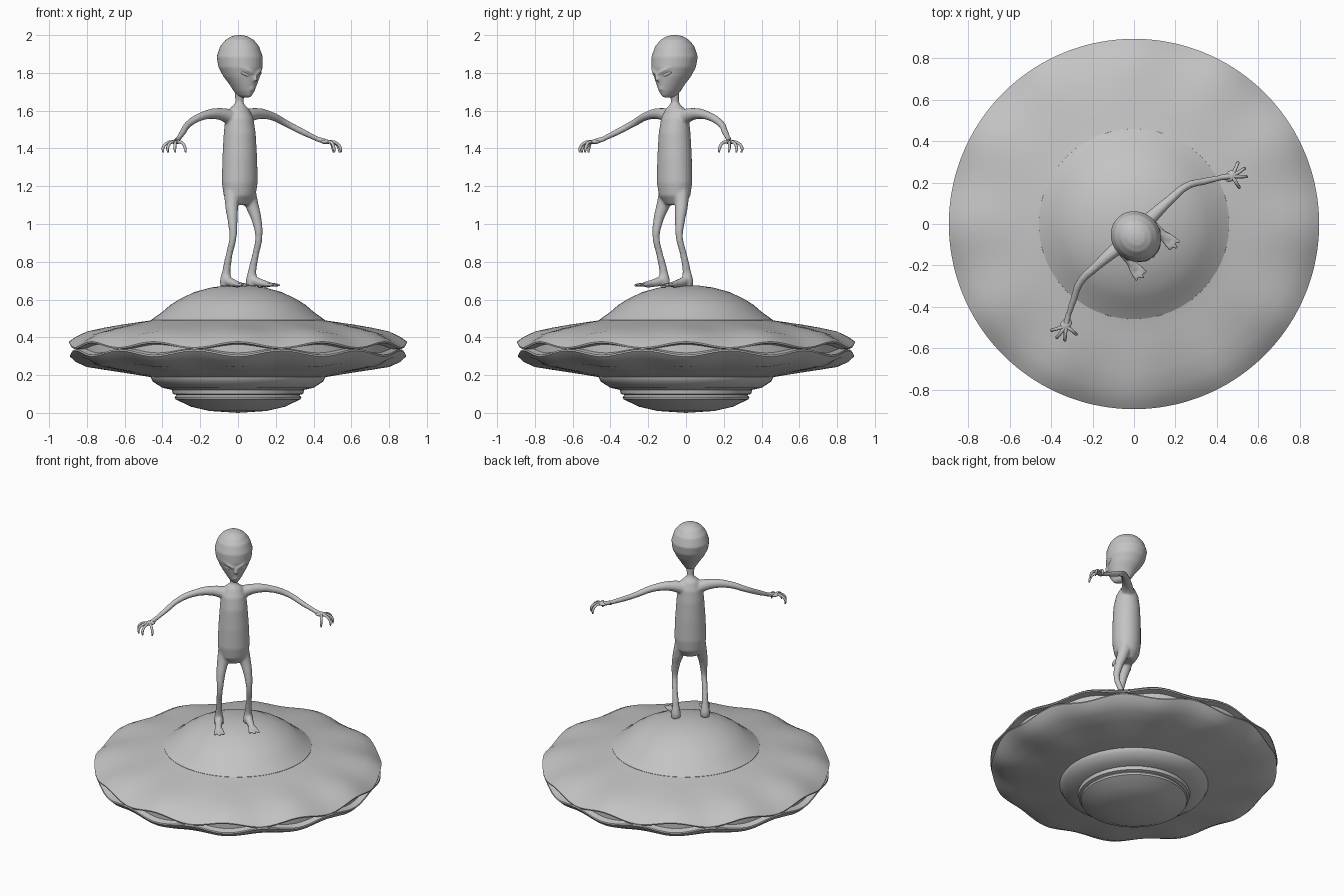
import bpy, bmesh, math
from mathutils import Matrix, Vector

if "Cube" in bpy.data.objects:
    bpy.data.objects.remove(bpy.data.objects["Cube"], do_unlink=True)

grey = bpy.data.materials.new("plain_grey")
grey.use_nodes = True
GREY = (0.55, 0.55, 0.55, 1)
grey.diffuse_color = GREY
grey.node_tree.nodes["Principled BSDF"].inputs["Base Color"].default_value = GREY

# The figure is modelled facing -y, then turned and stood on the dome
PLACE = Matrix.Translation((0.007, -0.058, 0)) @ Matrix.Rotation(math.radians(42), 4, 'Z')


def finish(name, bm, angle=40, place=None):
    bmesh.ops.recalc_face_normals(bm, faces=bm.faces)
    me = bpy.data.meshes.new(name)
    bm.to_mesh(me)
    bm.free()
    if place:
        me.transform(place)
    me.materials.append(grey)
    ob = bpy.data.objects.new(name, me)
    bpy.context.collection.objects.link(ob)
    bpy.ops.object.select_all(action='DESELECT')
    ob.select_set(True)
    bpy.context.view_layer.objects.active = ob
    bpy.ops.object.shade_smooth_by_angle(angle=math.radians(angle))
    return ob


def bridge(bm, rings):
    for a, b in zip(rings, rings[1:]):
        n = len(a)
        for i in range(n):
            bm.faces.new((a[i], a[(i + 1) % n], b[(i + 1) % n], b[i]))


def lathe(name, profile, wave=None, seg=144, angle=30):
    bm = bmesh.new()
    rings = []
    for r, z in profile:
        ring = []
        for i in range(seg):
            t = math.tau * i / seg
            dz = wave(r, z, t) if wave else 0
            ring.append(bm.verts.new((r * math.cos(t), r * math.sin(t), z + dz)))
        rings.append(ring)
    bridge(bm, rings)
    bmesh.ops.remove_doubles(bm, verts=bm.verts, dist=1e-5)
    return finish(name, bm, angle)


def loft(bm, rings, seg=32):
    """Closed stack of ellipses: height, half width, front y, back y."""
    out = []
    for z, rx, front, back in rings:
        cy, ry = (front + back) / 2, (back - front) / 2
        out.append([bm.verts.new((rx * math.cos(math.tau * i / seg),
                                  cy + ry * math.sin(math.tau * i / seg), z))
                    for i in range(seg)])
    bridge(bm, out)
    bm.faces.new(out[0])
    bm.faces.new(out[-1])


def tube(bm, points, side=1):
    """Smooth limb through x, y, z, radius points."""
    cu = bpy.data.curves.new("limb_path", 'CURVE')
    cu.dimensions = '3D'
    cu.bevel_depth = 1
    cu.bevel_resolution = 3
    cu.resolution_u = 6
    cu.use_fill_caps = True
    sp = cu.splines.new('BEZIER')
    sp.bezier_points.add(len(points) - 1)
    for p, (x, y, z, r) in zip(sp.bezier_points, points):
        p.co = (x * side, y, z)
        p.radius = r
        p.handle_left_type = p.handle_right_type = 'AUTO'
    ob = bpy.data.objects.new("limb_path", cu)
    bpy.context.collection.objects.link(ob)
    bpy.context.view_layer.update()
    me = bpy.data.meshes.new_from_object(ob.evaluated_get(bpy.context.evaluated_depsgraph_get()))
    bm.from_mesh(me)
    bpy.data.objects.remove(ob)
    bpy.data.curves.remove(cu)
    bpy.data.meshes.remove(me)
    bmesh.ops.remove_doubles(bm, verts=bm.verts, dist=1e-5)


def ball(bm, loc, size, turn=0):
    m = Matrix.Translation(loc) @ Matrix.Rotation(turn, 4, 'Y') @ Matrix.Diagonal((*size, 1))
    bmesh.ops.create_uvsphere(bm, u_segments=20, v_segments=12, radius=1, matrix=m)


def fuse(ob, voxel, smooth):
    rm = ob.modifiers.new("fuse", 'REMESH')
    rm.mode = 'VOXEL'
    rm.voxel_size = voxel
    rm.use_smooth_shade = True
    sm = ob.modifiers.new("soften", 'SMOOTH')
    sm.factor = 0.5
    sm.iterations = smooth


# Saucer: scalloped hull whose two skins part in lens-shaped gaps at the rim
def scallop(r, z, t):
    grow = max(0, (r - 0.5) / 0.4) ** 2
    return math.copysign(0.016, z - 0.34) * grow * math.cos(12 * t)


lathe("hull", [(0.44, 0.495), (0.46, 0.49), (0.54, 0.478), (0.62, 0.465), (0.71, 0.446),
               (0.8, 0.422), (0.86, 0.389), (0.895, 0.362), (0.893, 0.354), (0.85, 0.35),
               (0.85, 0.33), (0.888, 0.322), (0.89, 0.314), (0.86, 0.283), (0.8, 0.252),
               (0.71, 0.233), (0.6, 0.213), (0.465, 0.19), (0.44, 0.188)], scallop)
lathe("dome", [(0.462, 0.475), (0.46, 0.492), (0.4, 0.535), (0.36, 0.57), (0.31, 0.602),
               (0.23, 0.64), (0.14, 0.664), (0.06, 0.675), (0, 0.677)], seg=48)
lathe("belly", [(0.465, 0.2), (0.463, 0.188), (0.45, 0.165), (0.4, 0.133), (0.35, 0.122),
                (0.345, 0.1), (0.325, 0.095), (0.335, 0.083), (0.33, 0.072), (0.25, 0.033),
                (0.15, 0.01), (0, 0)], seg=48)

# Body: torso, neck, arms and legs fused into one skin
bm = bmesh.new()
loft(bm, [(1.1, 0.055, -0.045, 0.045), (1.15, 0.09, -0.08, 0.075), (1.22, 0.1, -0.092, 0.085),
          (1.35, 0.095, -0.092, 0.085), (1.48, 0.086, -0.086, 0.08), (1.56, 0.078, -0.07, 0.07),
          (1.61, 0.055, -0.045, 0.05), (1.635, 0.025, -0.025, 0.025)])
tube(bm, [(0, 0, 1.58, 0.04), (0, 0, 1.65, 0.022), (0, -0.01, 1.72, 0.032)])
for s in (1, -1):
    tube(bm, [(0.03, 0.01, 1.56, 0.045), (0.13, 0.016, 1.583, 0.032), (0.24, 0.018, 1.573, 0.023),
              (0.35, 0.012, 1.53, 0.019), (0.43, -0.03, 1.485, 0.017), (0.51, -0.075, 1.443, 0.013)], s)
    tube(bm, [(0.045, 0, 1.2, 0.05), (0.072, -0.02, 1.1, 0.036), (0.086, -0.042, 1.02, 0.027),
              (0.092, -0.052, 0.93, 0.019), (0.094, -0.025, 0.84, 0.018),
              (0.092, 0, 0.75, 0.022), (0.092, 0.005, 0.7, 0.032), (0.092, 0.005, 0.67, 0.03)], s)
    tube(bm, [(0.092, 0.005, 0.705, 0.028), (0.098, -0.04, 0.692, 0.024),
              (0.105, -0.1, 0.681, 0.018), (0.107, -0.12, 0.679, 0.014)], s)
    for dx in (-0.028, 0, 0.028):
        tube(bm, [(0.102 + dx * 0.2, -0.07, 0.683, 0.013), (0.107 + dx * 0.7, -0.12, 0.679, 0.011),
                  (0.11 + dx, -0.178 + abs(dx) * 0.4, 0.676, 0.009)], s)
fuse(finish("body", bm, 180, PLACE), 0.007, 5)

# Hands: narrow palm with drooping fingers and a thumb
for s, label in ((1, "left_hand"), (-1, "right_hand")):
    bm = bmesh.new()
    ball(bm, (s * 0.535, -0.092, 1.435), (0.032, 0.024, 0.012))
    tube(bm, [(0.49, -0.062, 1.452, 0.013), (0.53, -0.09, 1.437, 0.014)], s)
    for tip in ((0.605, -0.068), (0.61, -0.11), (0.59, -0.145), (0.53, -0.16)):
        tx, ty = tip
        mx, my = 0.54 + (tx - 0.54) * 0.65, -0.1 + (ty + 0.1) * 0.65
        tube(bm, [(0.54, -0.097, 1.435, 0.01), (mx, my, 1.43, 0.008),
                  (tx, ty, 1.402, 0.008), (tx, ty - 0.004, 1.378, 0.004)], s)
    finish(label, bm, 60, PLACE)

# Head: large skull tapering to a small chin, with brows, nose and lips
bm = bmesh.new()
loft(bm, [(2, 0.015, -0.018, 0.016), (1.993, 0.042, -0.048, 0.045), (1.975, 0.072, -0.08, 0.076),
          (1.94, 0.1, -0.11, 0.106), (1.885, 0.118, -0.13, 0.124), (1.83, 0.112, -0.131, 0.113),
          (1.78, 0.09, -0.123, 0.085), (1.74, 0.066, -0.114, 0.052), (1.705, 0.045, -0.105, 0.03),
          (1.68, 0.026, -0.092, 0.01), (1.67, 0.01, -0.08, -0.01)])
tube(bm, [(0, -0.115, 1.81, 0.01), (0, -0.128, 1.775, 0.01), (0, -0.13, 1.757, 0.009)])
for z in (1.714, 1.726):
    ball(bm, (0, -0.103, z), (0.021, 0.01, 0.005))
for s in (1, -1):
    tube(bm, [(0.012, -0.125, 1.797, 0.009), (0.04, -0.119, 1.812, 0.009),
              (0.078, -0.092, 1.832, 0.006)], s)
fuse(finish("head", bm, 180, PLACE), 0.006, 4)

# Slanted almond eyes under the brows
for s, label in ((1, "left_eye"), (-1, "right_eye")):
    bm = bmesh.new()
    ball(bm, (0, 0, 0), (0.03, 0.011, 0.01), -s * 0.4)
    turn = Matrix.Translation((s * 0.047, -0.102, 1.793)) @ Matrix.Rotation(s * 0.45, 4, 'Z')
    finish(label, bm, 180, PLACE @ turn)
